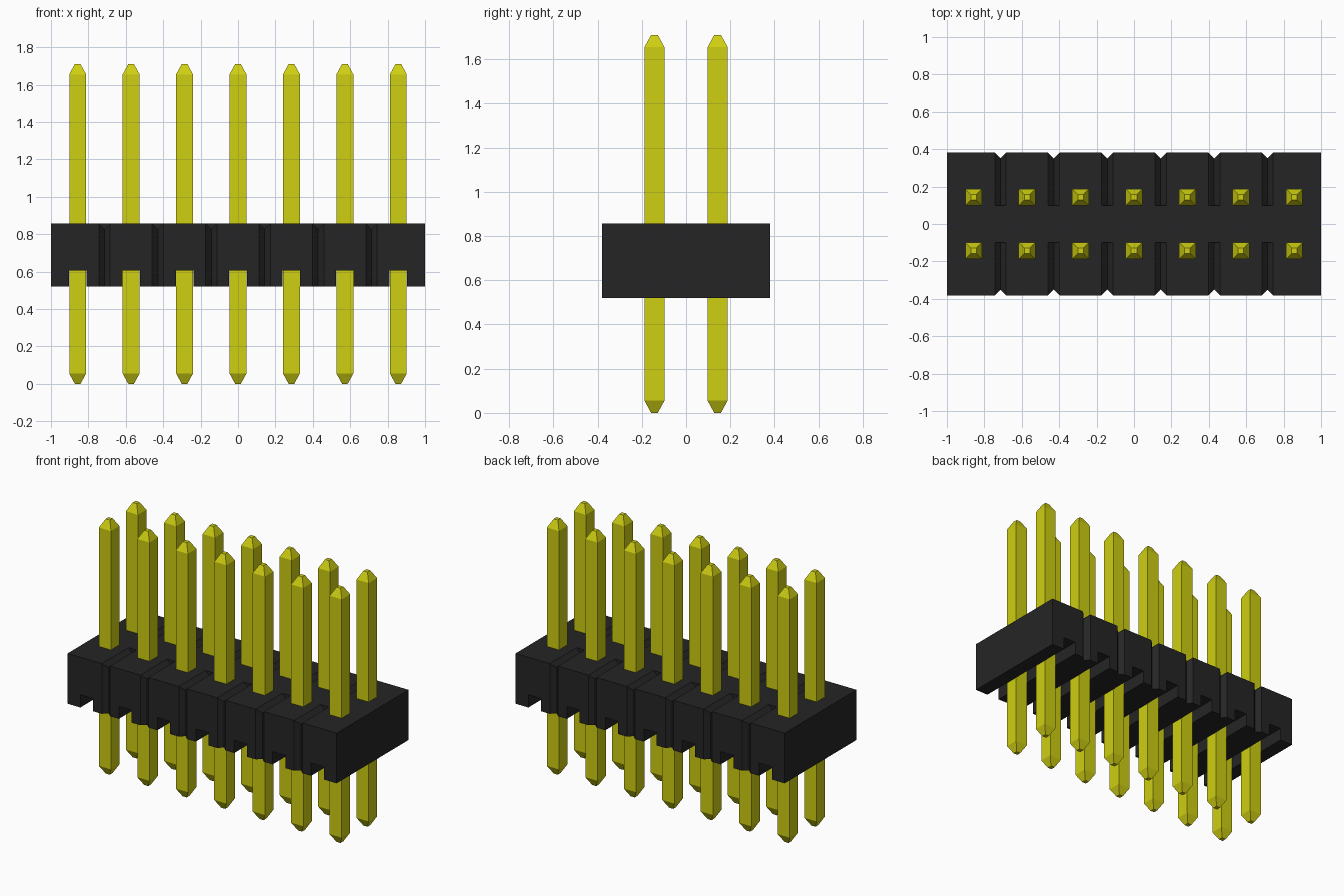
import bpy, bmesh
from mathutils import Matrix, Vector

cube = bpy.data.objects.get("Cube")
if cube:
    bpy.data.objects.remove(cube, do_unlink=True)

COLS = 7
PITCH = 2 / COLS
ROW_Y = PITCH / 2
HALF_Y, Z0, Z1 = 0.381, 0.52, 0.857      # housing extents
PIN, TIP, TAPER, PIN_TOP = 0.09, 0.03, 0.055, 1.71
GROOVE = 0.03                            # half width and depth of V grooves


def material(name, color, rough):
    m = bpy.data.materials.new(name)
    m.use_nodes = True
    m.diffuse_color = color
    bsdf = m.node_tree.nodes["Principled BSDF"]
    bsdf.inputs["Base Color"].default_value = color
    bsdf.inputs["Roughness"].default_value = rough
    return m


def make_object(name, bm, mat=None):
    bmesh.ops.recalc_face_normals(bm, faces=bm.faces)
    me = bpy.data.meshes.new(name)
    bm.to_mesh(me)
    bm.free()
    ob = bpy.data.objects.new(name, me)
    bpy.context.collection.objects.link(ob)
    if mat:
        me.materials.append(mat)
    return ob


def add_box(bm, lo, hi):
    lo, hi = Vector(lo), Vector(hi)
    mat = Matrix.Translation((lo + hi) / 2) @ Matrix.Diagonal((*(hi - lo), 1))
    bmesh.ops.create_cube(bm, size=1, matrix=mat)


def add_prism(bm, profile, sweep):
    """Extrude a closed 3D profile along a vector."""
    face = bm.faces.new([bm.verts.new(p) for p in profile])
    new = bmesh.ops.extrude_face_region(bm, geom=[face])["geom"]
    bmesh.ops.translate(bm, vec=sweep,
                        verts=[v for v in new if isinstance(v, bmesh.types.BMVert)])


black = material("black plastic", (0.019, 0.0185, 0.0185, 1), 0.6)
yellow = material("yellow metal", (0.62, 0.62, 0.006, 1), 0.4)

pin_x = [(i - (COLS - 1) / 2) * PITCH for i in range(COLS)]
gap_x = [x + PITCH / 2 for x in pin_x[:-1]]

# Housing block
bm = bmesh.new()
add_box(bm, (-1, -HALF_Y, Z0), (1, HALF_Y, Z1))
housing = make_object("housing", bm, black)

# Cutter: channels under the pins and upright V notches between columns
bm = bmesh.new()
for x in pin_x:
    add_box(bm, (x - 0.047, -0.5, 0.4), (x + 0.047, 0.5, 0.605))
for x in gap_x:
    for s in (-1, 1):
        y = s * HALF_Y
        add_prism(bm, [(x - GROOVE, y, 0.4), (x, y - s * GROOVE, 0.4),
                       (x + GROOVE, y, 0.4), (x, y + s * GROOVE, 0.4)], (0, 0, 0.7))
side_cutter = make_object("side_cutter", bm)

# Cutter: V grooves across the top, stopping short of the middle
bm = bmesh.new()
for x in gap_x:
    for s in (-1, 1):
        y = s * 0.1
        add_prism(bm, [(x - GROOVE, y, Z1), (x, y, Z1 - GROOVE),
                       (x + GROOVE, y, Z1), (x, y, Z1 + GROOVE)], (0, s * 0.4, 0))
top_cutter = make_object("top_cutter", bm)

bpy.context.view_layer.objects.active = housing
for cutter in (side_cutter, top_cutter):
    mod = housing.modifiers.new("cut", 'BOOLEAN')
    mod.operation = 'DIFFERENCE'
    mod.solver = 'EXACT'
    mod.object = cutter
    bpy.ops.object.modifier_apply(modifier=mod.name)
    bpy.data.objects.remove(cutter, do_unlink=True)

# One square pin with tapered ends, shared by every position
bm = bmesh.new()
rings = []
for w, z in ((TIP, 0), (PIN, TAPER), (PIN, PIN_TOP - TAPER), (TIP, PIN_TOP)):
    h = w / 2
    rings.append([bm.verts.new((a * h, b * h, z))
                  for a, b in ((-1, -1), (1, -1), (1, 1), (-1, 1))])
for lower, upper in zip(rings, rings[1:]):
    for k in range(4):
        j = (k + 1) % 4
        bm.faces.new((lower[k], lower[j], upper[j], upper[k]))
bm.faces.new(rings[0])
bm.faces.new(rings[-1])
first = make_object("pin_front_1", bm, yellow)

for row, y in (("front", -ROW_Y), ("back", ROW_Y)):
    for i, x in enumerate(pin_x):
        pin = first
        if (row, i) != ("front", 0):
            pin = bpy.data.objects.new(f"pin_{row}_{i + 1}", first.data)
            bpy.context.collection.objects.link(pin)
        pin.location = (x, y, 0)
